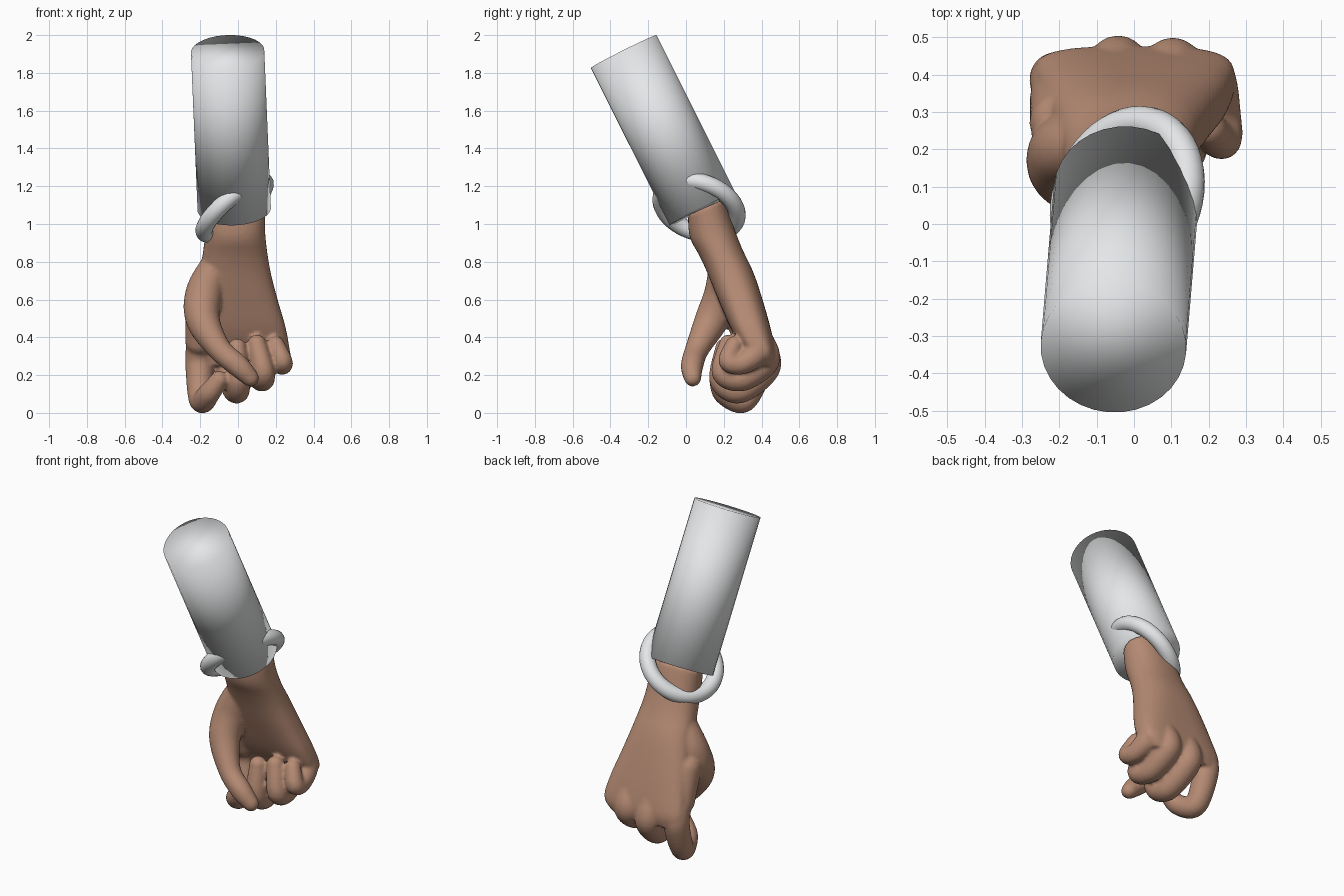
import bpy, bmesh, math
from mathutils import Vector, Matrix

if "Cube" in bpy.data.objects:
    bpy.data.objects.remove(bpy.data.objects["Cube"])


def material(name, rgb):
    m = bpy.data.materials.new(name)
    m.diffuse_color = (*rgb, 1)
    m.use_nodes = True
    m.node_tree.nodes["Principled BSDF"].inputs["Base Color"].default_value = m.diffuse_color
    return m


skin = material("brown skin", (0.47, 0.26, 0.175))
cloth = material("pale grey cloth", (0.79, 0.80, 0.81))


def finish(bm, name, mat):
    """Make a fully smooth-shaded object."""
    bmesh.ops.recalc_face_normals(bm, faces=bm.faces)
    for f in bm.faces:
        f.smooth = True
    me = bpy.data.meshes.new(name)
    bm.to_mesh(me)
    bm.free()
    me.materials.append(mat)
    ob = bpy.data.objects.new(name, me)
    bpy.context.collection.objects.link(ob)
    return ob


def spline(pts, t):
    """Catmull-Rom through tuples, t in 0..len-1."""
    i = min(int(t), len(pts) - 2)
    f = t - i
    a, b = pts[max(i - 1, 0)], pts[i]
    c, d = pts[i + 1], pts[min(i + 2, len(pts) - 1)]
    return [0.5 * (2 * q + (r - p) * f + (2 * p - 5 * q + 4 * r - s) * f * f
                   + (3 * q - p - 3 * r + s) * f ** 3)
            for p, q, r, s in zip(a, b, c, d)]


def digit(bm, pts, steps=8):
    """Rounded finger: a chain of overlapping balls (x, y, z, radius)."""
    n = (len(pts) - 1) * steps
    for k in range(n + 1):
        x, y, z, r = spline(pts, k / steps)
        bmesh.ops.create_icosphere(bm, subdivisions=3, radius=r,
                                   matrix=Matrix.Translation((x, y, z)))


def palm(bm, secs, sides=40, steps=5):
    """Loft of flattened sections (cx, y front, y back, z, half width)."""
    rings = []
    for k in range((len(secs) - 1) * steps + 1):
        cx, y0, y1, z, hx = spline(secs, k / steps)
        tilt = 0.45 * min(max((z - 0.85) / 0.2, 0), 1)  # wrist end follows the sleeve
        power = 0.6 + 0.3 * min(max((z - 0.35) / 0.5, 0), 1)  # squarer at the knuckles
        ring = []
        for j in range(sides):
            a = 2 * math.pi * j / sides
            c, s = math.cos(a), math.sin(a)
            c = math.copysign(abs(c) ** power, c)
            s = math.copysign(abs(s) ** power, s)
            dy = (y1 - y0) / 2 * s
            ring.append(bm.verts.new((cx + hx * c, (y0 + y1) / 2 + dy, z + tilt * dy)))
        rings.append(ring)
    for a, b in zip(rings, rings[1:]):
        for j in range(sides):
            k = (j + 1) % sides
            bm.faces.new((a[j], a[k], b[k], b[j]))
    bm.faces.new(rings[0])
    bm.faces.new(rings[-1])


# hand: wrist and palm, thumb, four curled fingers, fused together
bm = bmesh.new()
palm(bm, [(-0.015, 0.01, 0.205, 1.09, 0.16), (-0.015, 0.025, 0.26, 0.94, 0.16),
          (-0.015, 0.105, 0.35, 0.76, 0.185), (-0.01, 0.17, 0.405, 0.60, 0.22),
          (0.0, 0.24, 0.45, 0.44, 0.255), (0.0, 0.31, 0.475, 0.32, 0.268),
          (-0.02, 0.34, 0.465, 0.25, 0.235)])
bmesh.ops.recalc_face_normals(bm, faces=bm.faces)
fingers = [
    # index
    [(-0.205, 0.365, 0.35, 0.072), (-0.205, 0.385, 0.25, 0.075), (-0.195, 0.31, 0.07, 0.066),
     (-0.155, 0.205, 0.10, 0.059), (-0.10, 0.17, 0.175, 0.048)],
    # middle
    [(-0.045, 0.40, 0.35, 0.075), (-0.04, 0.42, 0.24, 0.08), (-0.01, 0.285, 0.12, 0.07),
     (0.0, 0.185, 0.175, 0.062), (-0.005, 0.205, 0.345, 0.05)],
    # ring
    [(0.105, 0.395, 0.37, 0.075), (0.105, 0.415, 0.275, 0.08), (0.125, 0.295, 0.18, 0.066),
     (0.135, 0.195, 0.215, 0.06), (0.10, 0.225, 0.365, 0.05)],
    # little
    [(0.19, 0.355, 0.43, 0.065), (0.205, 0.38, 0.33, 0.07), (0.23, 0.295, 0.26, 0.057),
     (0.235, 0.225, 0.275, 0.053), (0.20, 0.255, 0.36, 0.047)],
    # thumb
    [(-0.12, 0.20, 0.78, 0.08), (-0.18, 0.195, 0.63, 0.10), (-0.185, 0.135, 0.49, 0.09),
     (-0.10, 0.06, 0.34, 0.064), (0.0, 0.032, 0.25, 0.06), (0.065, 0.035, 0.185, 0.046)],
    # index side of the palm
    [(-0.195, 0.27, 0.56, 0.085), (-0.20, 0.335, 0.38, 0.08)],
]
for f in fingers:
    digit(bm, f)
hand = finish(bm, "hand", skin)
m = hand.modifiers.new("fuse", "REMESH")
m.mode = "VOXEL"
m.voxel_size = 0.01
m.use_smooth_shade = True
m = hand.modifiers.new("soften", "SMOOTH")
m.factor = 0.5
m.iterations = 5

# sleeve: tilted cylinder, smooth-shaded over its closed ends
top, bottom = Vector((-0.055, -0.33, 1.913)), Vector((-0.02, 0.087, 1.08))
axis = top - bottom
bm = bmesh.new()
bmesh.ops.create_cone(bm, cap_ends=True, segments=32, radius1=0.195, radius2=0.195,
                      depth=axis.length,
                      matrix=Matrix.Translation((top + bottom) / 2)
                      @ axis.to_track_quat("Z", "Y").to_matrix().to_4x4())
finish(bm, "sleeve", cloth)

# cuff: tilted ring around the wrist
bpy.ops.mesh.primitive_torus_add(
    major_radius=0.208, minor_radius=0.046, major_segments=48, minor_segments=16,
    location=(-0.018, 0.069, 1.088),
    rotation=Vector((-0.63, 0.257, 0.736)).to_track_quat("Z", "Y").to_euler())
cuff = bpy.context.object
cuff.name = "cuff_ring"
cuff.data.materials.append(cloth)
bpy.ops.object.shade_smooth_by_angle(angle=math.radians(60))
